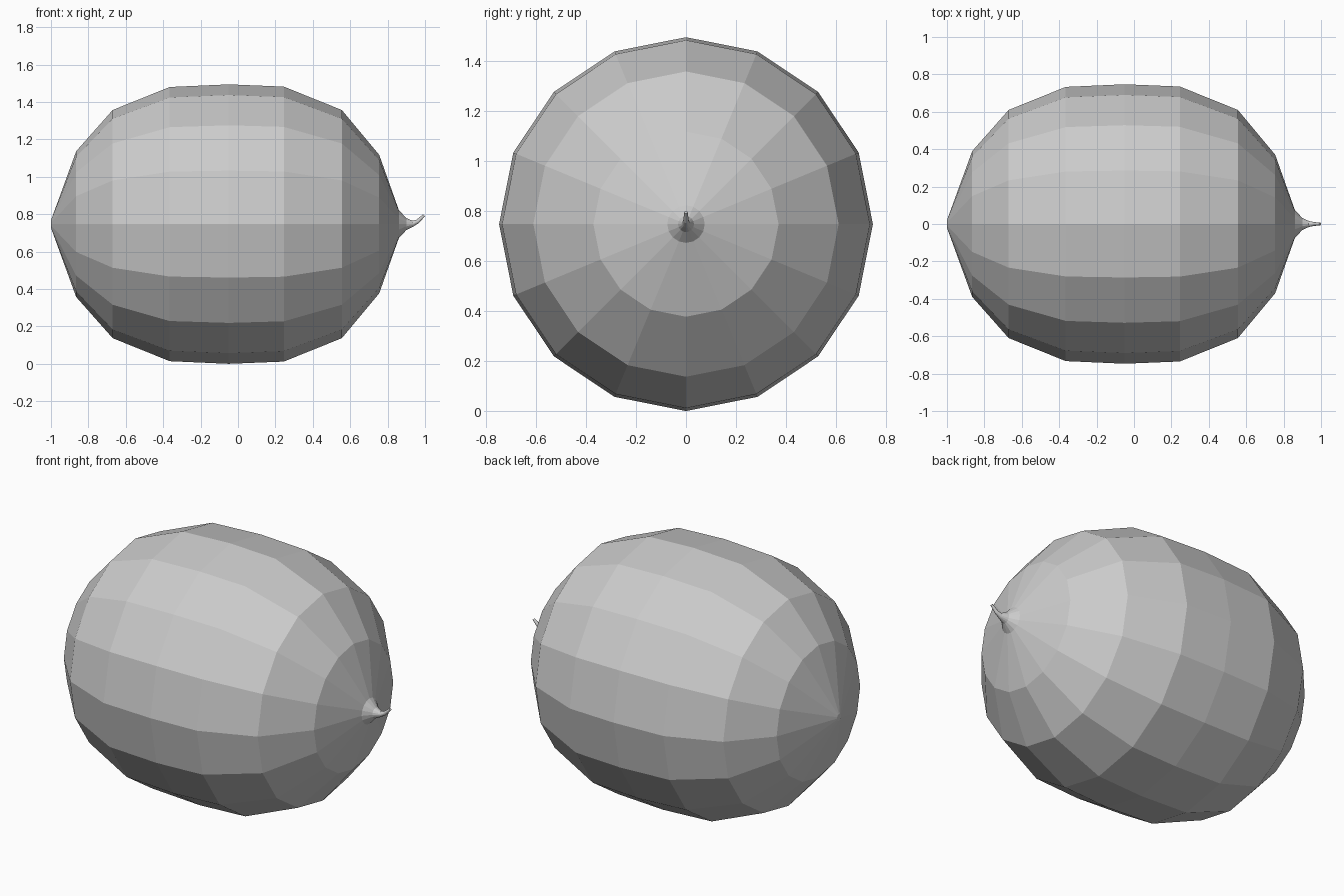
import bpy, bmesh
from math import sin, cos, pi
from mathutils import Vector

cube = bpy.data.objects.get("Cube")
if cube:
    bpy.data.objects.remove(cube, do_unlink=True)

AXIS_Z = 0.747
SIDES = 16

grey = bpy.data.materials.new("plain grey")
grey.use_nodes = True
colour = (0.6, 0.6, 0.6, 1)
grey.diffuse_color = colour
grey.node_tree.nodes["Principled BSDF"].inputs["Base Color"].default_value = colour


def loft(name, rings):
    """Skin round rings given as (x, height above axis, radius, tilt in the xz plane)."""
    bm = bmesh.new()
    loops = []
    for x, rise, radius, tilt in rings:
        across = Vector((-sin(tilt), 0, cos(tilt)))
        centre = Vector((x, 0, AXIS_Z + rise))
        loops.append([bm.verts.new(centre + radius * (across * cos(a) + Vector((0, sin(a), 0))))
                      for a in (2 * pi * i / SIDES for i in range(SIDES))])
    for a, b in zip(loops, loops[1:]):
        for i in range(SIDES):
            j = (i + 1) % SIDES
            bm.faces.new((a[i], a[j], b[j], b[i]))
    bm.faces.new(loops[0])
    bm.faces.new(loops[-1])
    bmesh.ops.recalc_face_normals(bm, faces=bm.faces)
    mesh = bpy.data.meshes.new(name)
    bm.to_mesh(mesh)
    bm.free()
    mesh.materials.append(grey)
    obj = bpy.data.objects.new(name, mesh)
    bpy.context.collection.objects.link(obj)
    return obj


# Faceted barrel-shaped body lying along x, with its curled stem drawn out of one end
body = [(-1.0, 0.02), (-0.865, 0.39), (-0.67, 0.61), (-0.365, 0.733), (-0.05, 0.747),
        (0.245, 0.735), (0.555, 0.61), (0.755, 0.37), (0.86, 0.075)]
stem = [(0.9, 0.0, 0.032, 0), (0.935, 0.002, 0.016, 0.1),
        (0.96, 0.014, 0.011, 0.6), (0.995, 0.047, 0.007, 0.75)]
loft("body_and_stem", [(x, 0, r, 0) for x, r in body] + stem)
